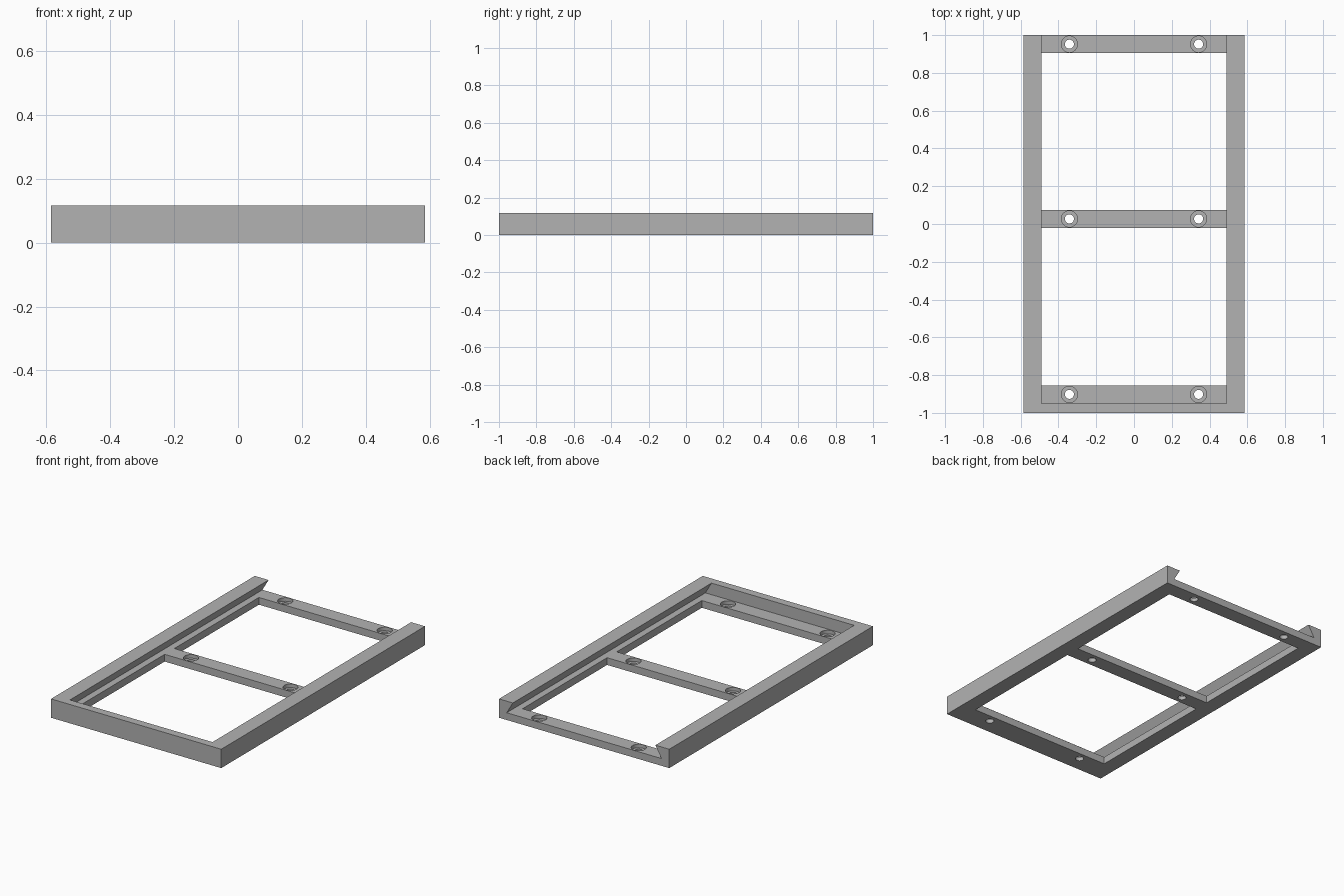
import bpy
import bmesh
import math

if "Cube" in bpy.data.objects:
    bpy.data.objects.remove(bpy.data.objects["Cube"], do_unlink=True)

HALF_W, HEIGHT = 0.585, 0.117
FLOOR = 0.045                      # floor thickness under the slot
SLOT_TOP, SLOT_FOOT = 0.49, 0.532  # half widths of the dovetail slot
STOP = -0.95                       # inner face of the end wall

grey = bpy.data.materials.new("plain_grey")
grey.use_nodes = True
grey.diffuse_color = (0.448, 0.448, 0.448, 1)
grey.node_tree.nodes["Principled BSDF"].inputs["Base Color"].default_value = grey.diffuse_color


def prism(name, profile, y0, y1):
    """Extrude an (x, z) profile along y."""
    bm = bmesh.new()
    face = bm.faces.new([bm.verts.new((x, y0, z)) for x, z in profile])
    out = bmesh.ops.extrude_face_region(bm, geom=[face])
    moved = [g for g in out["geom"] if isinstance(g, bmesh.types.BMVert)]
    bmesh.ops.translate(bm, vec=(0, y1 - y0, 0), verts=moved)
    bmesh.ops.recalc_face_normals(bm, faces=bm.faces)
    mesh = bpy.data.meshes.new(name)
    bm.to_mesh(mesh)
    bm.free()
    mesh.materials.append(grey)
    obj = bpy.data.objects.new(name, mesh)
    bpy.context.collection.objects.link(obj)
    return obj


def rect(half, z0, z1):
    return [(-half, z0), (half, z0), (half, z1), (-half, z1)]


def cylinder(name, radius, x, y, z0, z1):
    bpy.ops.mesh.primitive_cylinder_add(vertices=32, radius=radius, depth=z1 - z0,
                                        location=(x, y, (z0 + z1) / 2))
    obj = bpy.context.object
    obj.name = name
    obj.data.materials.append(grey)
    return obj


def cut(target, cutter):
    cutter.hide_render = True
    mod = target.modifiers.new("cut", "BOOLEAN")
    mod.operation = "DIFFERENCE"
    mod.solver = "EXACT"
    mod.object = cutter
    bpy.context.view_layer.objects.active = target
    bpy.ops.object.modifier_apply(modifier=mod.name)
    bpy.data.objects.remove(cutter, do_unlink=True)


# Solid block that becomes the frame
frame = prism("slide_frame", rect(HALF_W, 0, HEIGHT), -1, 1)

# Dovetail slot, open at the back, carried a little above the top
over = 0.02
lip = SLOT_TOP - over * (SLOT_FOOT - SLOT_TOP) / (HEIGHT - FLOOR)
top = HEIGHT + over
slot = [(-SLOT_FOOT, FLOOR), (SLOT_FOOT, FLOOR), (lip, top), (-lip, top)]
cut(frame, prism("slot_cutter", slot, STOP, 1.1))

# Two window openings that leave three crossbars
for y0, y1 in ((-0.855, -0.02), (0.075, 0.905)):
    cut(frame, prism("window_cutter", rect(SLOT_TOP, -0.05, 0.08), y0, y1))

# Counterbored screw holes, a pair in each crossbar
for y in (-0.902, 0.027, 0.952):
    for x in (-0.342, 0.342):
        cut(frame, cylinder("bore_cutter", 0.043, x, y, FLOOR - 0.022, 0.08))
        cut(frame, cylinder("hole_cutter", 0.024, x, y, -0.05, 0.08))

# Smooth the round holes, keep the frame edges sharp
bpy.ops.object.select_all(action="DESELECT")
frame.select_set(True)
bpy.context.view_layer.objects.active = frame
bpy.ops.object.shade_smooth_by_angle(angle=math.radians(30))
